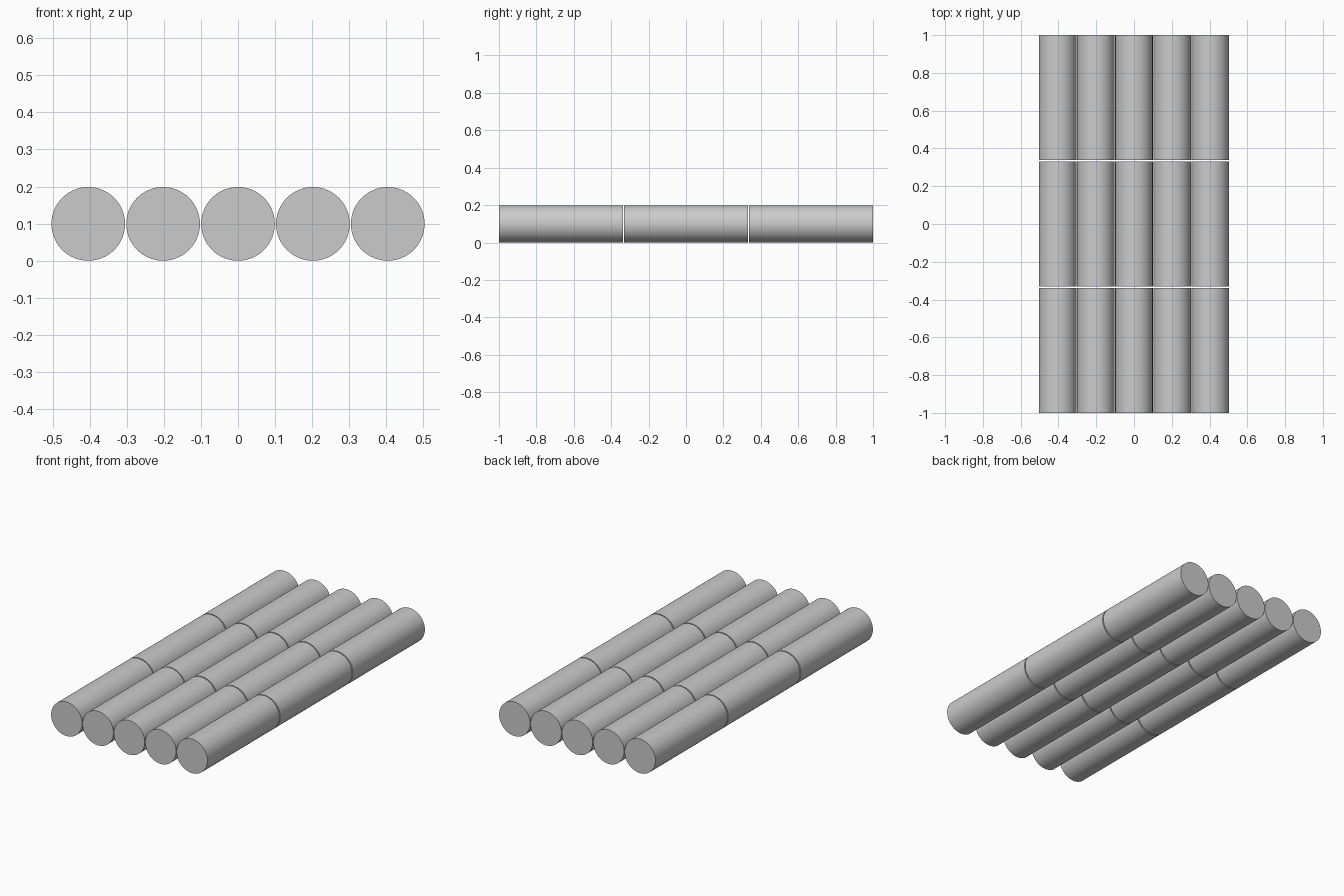
import bpy
import math

cube = bpy.data.objects.get("Cube")
if cube:
    bpy.data.objects.remove(cube, do_unlink=True)

# Proportions: rods of radius 1.5 and length 10, scaled to a total length of 2
UNIT = 2 / 30.2
RADIUS, LENGTH = 1.5 * UNIT, 10 * UNIT
PITCH_X, PITCH_Y = 3.05 * UNIT, 10.1 * UNIT

grey = bpy.data.materials.new("plain grey")
grey.use_nodes = True
colour = (0.6, 0.6, 0.6, 1)
grey.diffuse_color = colour
grey.node_tree.nodes["Principled BSDF"].inputs["Base Color"].default_value = colour


def add_rod(name, x, y):
    """Solid round rod lying along y and resting on the ground."""
    bpy.ops.mesh.primitive_cylinder_add(
        vertices=64, radius=RADIUS, depth=LENGTH,
        location=(x, y, RADIUS), rotation=(math.pi / 2, 0, 0))
    rod = bpy.context.object
    rod.name = name
    rod.data.materials.append(grey)
    bpy.ops.object.shade_smooth_by_angle(angle=math.radians(30))


# Five columns of three rods, with narrow gaps between them
for row, label in zip((-1, 0, 1), ("front", "middle", "back")):
    for column in range(-2, 3):
        add_rod(f"{label}_rod_{column + 3}", column * PITCH_X, row * PITCH_Y)
